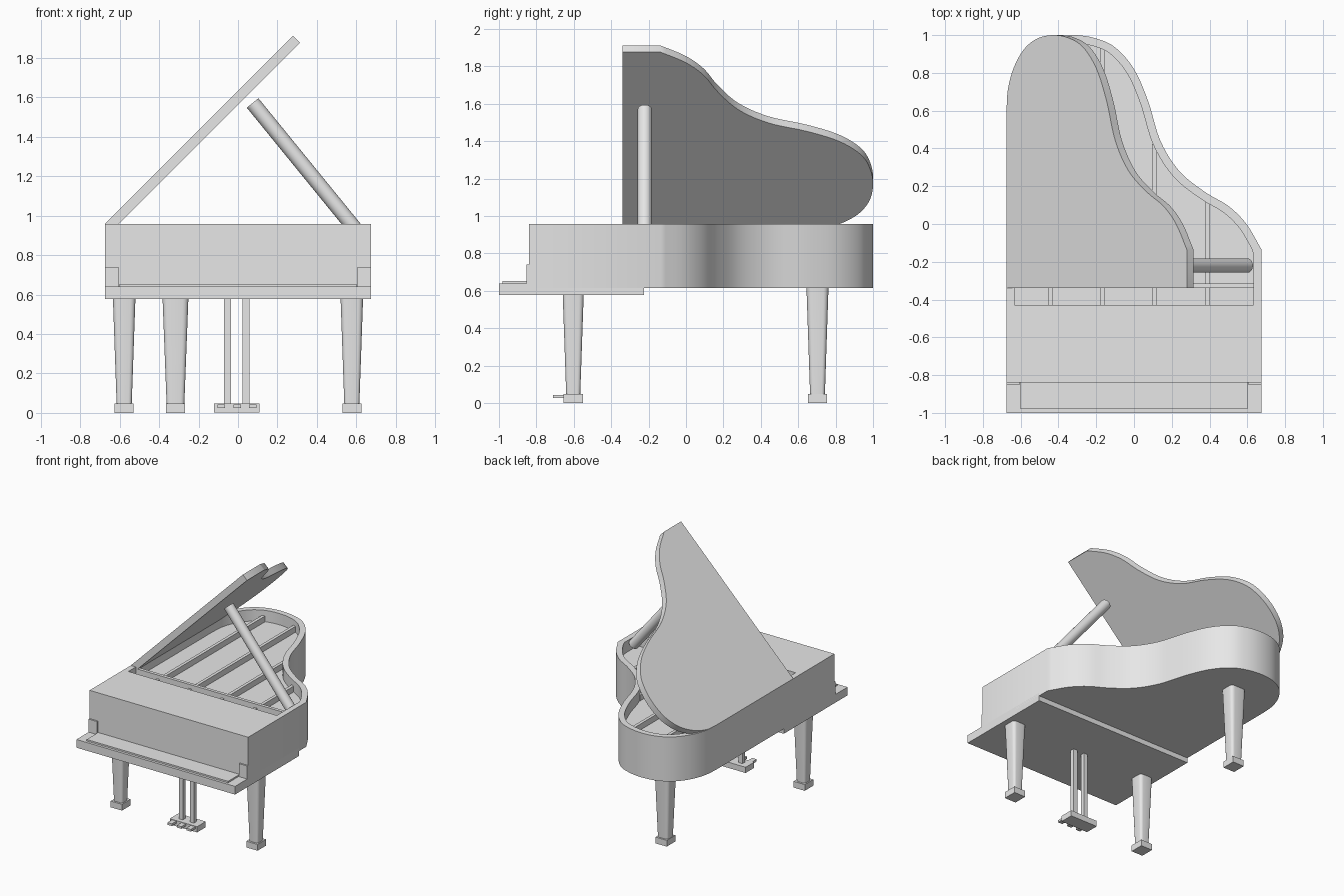
import bpy, bmesh, math
from mathutils import Vector

if "Cube" in bpy.data.objects:
    bpy.data.objects.remove(bpy.data.objects["Cube"])

grey = bpy.data.materials.new("plain grey")
grey.diffuse_color = (0.8, 0.8, 0.8, 1)
grey.use_nodes = True
grey.node_tree.nodes["Principled BSDF"].inputs["Base Color"].default_value = grey.diffuse_color


def finish(name, bm, smooth=False):
    bmesh.ops.recalc_face_normals(bm, faces=bm.faces)
    me = bpy.data.meshes.new(name)
    bm.to_mesh(me)
    bm.free()
    ob = bpy.data.objects.new(name, me)
    bpy.context.collection.objects.link(ob)
    me.materials.append(grey)
    if smooth:
        bpy.ops.object.select_all(action='DESELECT')
        ob.select_set(True)
        bpy.context.view_layer.objects.active = ob
        bpy.ops.object.shade_smooth_by_angle(angle=math.radians(30))
    return ob


def box(name, x0, x1, y0, y1, z0, z1):
    bm = bmesh.new()
    bmesh.ops.create_cube(bm, size=1)
    for v in bm.verts:
        v.co = ((x0 + x1) / 2 + v.co.x * (x1 - x0),
                (y0 + y1) / 2 + v.co.y * (y1 - y0),
                (z0 + z1) / 2 + v.co.z * (z1 - z0))
    return finish(name, bm)


def loft(bm, rings):
    """Skin a stack of equal-length closed rings and cap both ends."""
    loops = [[bm.verts.new(p) for p in r] for r in rings]
    n = len(loops[0])
    for a, b in zip(loops, loops[1:]):
        for i in range(n):
            j = (i + 1) % n
            bm.faces.new((a[i], a[j], b[j], b[i]))
    bm.faces.new(loops[0][::-1])
    bm.faces.new(loops[-1])


def spline(pts, steps=5):
    """Catmull-Rom curve through the points."""
    p = [Vector(q) for q in pts]
    p = [2 * p[0] - p[1]] + p + [2 * p[-1] - p[-2]]
    out = []
    for a, b, c, d in zip(p, p[1:], p[2:], p[3:]):
        for k in range(steps):
            t = k / steps
            out.append(0.5 * (2 * b + (c - a) * t + (2 * a - 5 * b + 4 * c - d) * t * t
                              + (3 * b - a - 3 * c + d) * t ** 3))
    return out + [p[-2]]


# Curved side and tail of the case, from the right side round to the left
W, TOP, BOTTOM, WALL = 0.675, 0.957, 0.615, 0.043
bend = spline([(W, -0.135), (0.595, 0.0), (0.5, 0.095), (0.375, 0.17), (0.24, 0.28),
               (0.14, 0.44), (0.075, 0.65), (0.0, 0.82), (-0.1, 0.935), (-0.21, 0.985),
               (-0.33, 1.0), (-0.45, 0.98), (-0.55, 0.92), (-0.625, 0.82),
               (-0.665, 0.71), (-W, 0.6)])
inner_bend = []
for i, p in enumerate(bend):
    t = (bend[min(i + 1, len(bend) - 1)] - bend[max(i - 1, 0)]).normalized()
    q = p + Vector((-t.y, t.x)) * WALL
    inner_bend.append(Vector((min(max(q.x, WALL - W), W - WALL), q.y)))

# Case: outer wall, flat rim, inner wall and soundboard floor
FLOOR = 0.87
outer = [Vector((-W, -0.84)), Vector((W, -0.84))] + bend
inner = [Vector((WALL - W, -0.43)), Vector((W - WALL, -0.43))] + inner_bend
bm = bmesh.new()
loft(bm, [[(*p, BOTTOM) for p in outer], [(*p, TOP) for p in outer],
          [(*p, TOP) for p in inner], [(*p, FLOOR) for p in inner]])
finish("case", bm, True)

# Raised lid, hinged on the left edge
lid_outline = [Vector((-W, -0.34)), Vector((W, -0.34))] + bend
bm = bmesh.new()
loft(bm, [[(p.x + W, p.y, z) for p in lid_outline] for z in (-0.05, 0)])
lid = finish("lid", bm, True)
lid.location = (-W, 0, TOP)
lid.rotation_euler = (0, -math.pi / 4, 0)

# Lid prop
top, foot = Vector((0.074, -0.22, 1.571)), Vector((0.60, -0.22, 0.925))
bm = bmesh.new()
bmesh.ops.create_cone(bm, cap_ends=True, segments=32, radius1=0.038, radius2=0.038,
                      depth=(top - foot).length)
prop = finish("lid_prop", bm, True)
prop.location = (top + foot) / 2
prop.rotation_euler = (top - foot).to_track_quat('Z', 'Y').to_euler()


def inside_y(x):
    """Where the right-hand bend of the inner wall crosses a given x."""
    for a, b in zip(inner_bend, inner_bend[1:]):
        if a.x >= x >= b.x and a.x != b.x:
            return a.y + (b.y - a.y) * (a.x - x) / (a.x - b.x)
    return 0.9


# Frame ribs and cross beam inside the case
for i, x in enumerate((-0.44, -0.168, 0.108, 0.387)):
    box(f"frame_rib_{i + 1}", x - 0.012, x + 0.012, -0.435, inside_y(x) + 0.015,
        FLOOR - 0.01, 0.915)
box("cross_beam", -W + 0.03, W - 0.03, -0.34, -0.315, FLOOR - 0.01, 0.945)

# Key bed, keyboard panel and cheeks
box("key_bed", -W, W, -1.0, -0.225, 0.577, 0.64)
box("keyboard", -0.602, 0.602, -0.98, -0.835, 0.635, 0.652)
for s, side in ((-1, "left"), (1, "right")):
    x0, x1 = sorted((s * 0.605, s * W))
    box(f"{side}_cheek", x0, x1, -0.852, -0.83, 0.635, 0.74)


def rounded_square(cx, cy, hx, hy, z):
    r, pts = 0.45, []
    for k in range(4):
        mx, my = ((1, 1), (-1, 1), (-1, -1), (1, -1))[k]
        for s in range(5):
            a = math.pi / 2 * (k + s / 4)
            pts.append((cx + hx * (mx * (1 - r) + r * math.cos(a)),
                        cy + hy * (my * (1 - r) + r * math.sin(a)), z))
    return pts


# Tapered legs on square feet
for name, x, y, hx, hy, z in (("front_left", -0.577, -0.603, 0.057, 0.056, 0.58),
                              ("front_right", 0.577, -0.603, 0.057, 0.056, 0.58),
                              ("back", -0.317, 0.703, 0.067, 0.059, 0.62)):
    bm = bmesh.new()
    loft(bm, [rounded_square(x, y, hx * 0.67, hy * 0.67, 0.045),
              rounded_square(x, y, hx, hy, z)])
    finish(name + "_leg", bm, True)
    box(name + "_foot", x - 0.048, x + 0.048, y - 0.052, y + 0.052, 0, 0.048)

# Pedal lyre
box("pedal_base", -0.122, 0.11, -0.655, -0.55, 0.003, 0.047)
for i, x in enumerate((-0.053, 0.041)):
    box(f"pedal_rod_{i + 1}", x - 0.017, x + 0.017, -0.62, -0.586, 0.04, 0.58)
for i, x in enumerate((-0.085, -0.004, 0.076)):
    box(f"pedal_{i + 1}", x - 0.019, x + 0.019, -0.71, -0.64, 0.026, 0.043)
